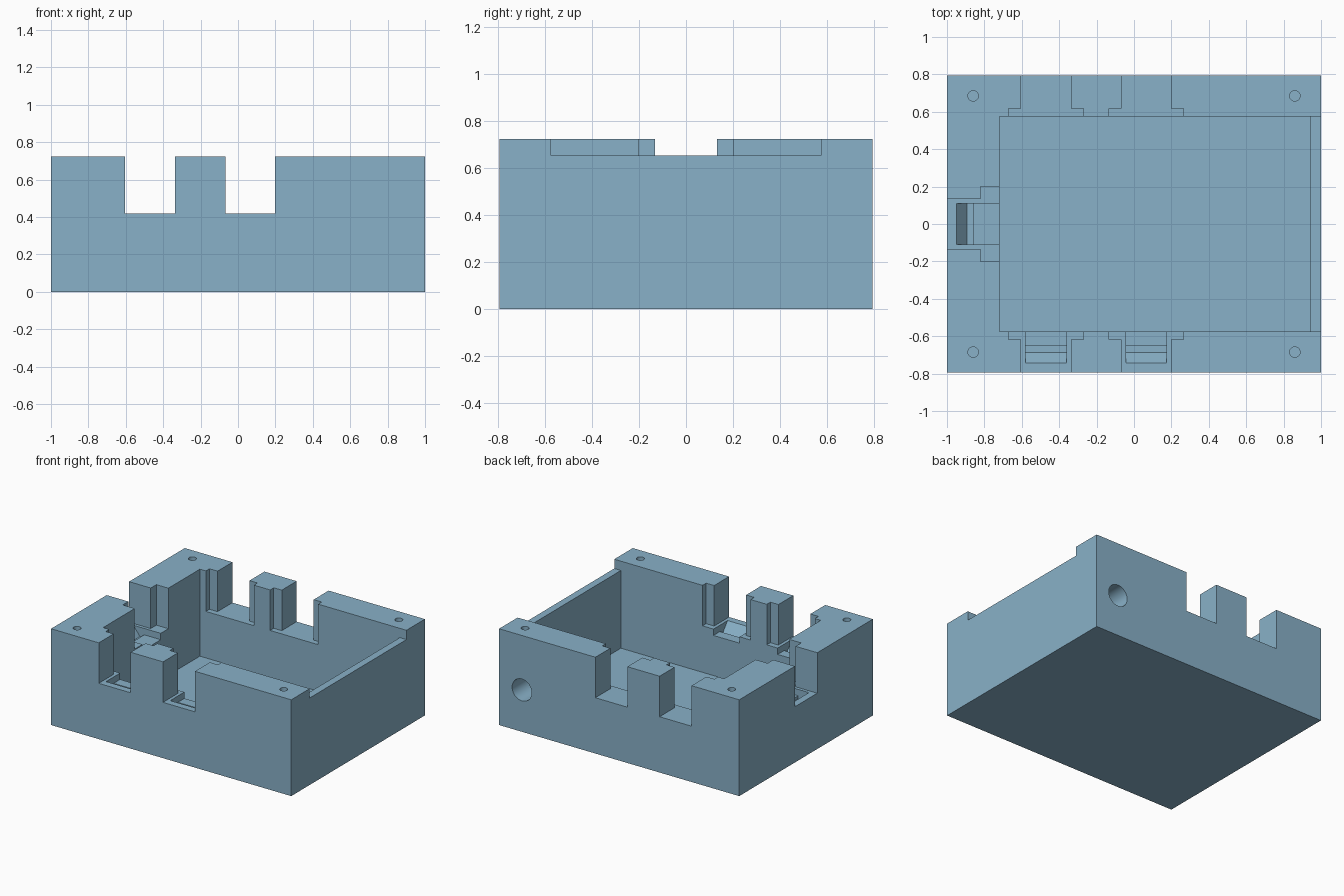
import bpy, bmesh, math
from mathutils import Matrix

if "Cube" in bpy.data.objects:
    bpy.data.objects.remove(bpy.data.objects["Cube"])

W, D, H = 1.0, 0.795, 0.725      # half width, half depth, height
FLOOR, PORT_Z = 0.07, 0.42       # cavity floor and port sill heights

blue = bpy.data.materials.new("steel_blue")
blue.diffuse_color = (0.25, 0.44, 0.58, 1)
blue.use_nodes = True
blue.node_tree.nodes["Principled BSDF"].inputs["Base Color"].default_value = blue.diffuse_color


def make_object(name, bm):
    bmesh.ops.recalc_face_normals(bm, faces=bm.faces)
    mesh = bpy.data.meshes.new(name)
    bm.to_mesh(mesh)
    bm.free()
    mesh.materials.append(blue)
    ob = bpy.data.objects.new(name, mesh)
    bpy.context.collection.objects.link(ob)
    return ob


def prism(name, profile, u0, u1, matrix=Matrix()):
    """Extrude a (depth, height) profile along u; local axes are u, depth, height."""
    bm = bmesh.new()
    face = bm.faces.new([bm.verts.new((u0, d, z)) for d, z in profile])
    ext = bmesh.ops.extrude_face_region(bm, geom=[face])["geom"]
    verts = [v for v in ext if isinstance(v, bmesh.types.BMVert)]
    bmesh.ops.translate(bm, verts=verts, vec=(u1 - u0, 0, 0))
    bm.transform(matrix)
    return make_object(name, bm)


def box(name, x0, x1, y0, y1, z0, z1, matrix=Matrix()):
    return prism(name, [(y0, z0), (y1, z0), (y1, z1), (y0, z1)], x0, x1, matrix)


def cylinder(name, radius, length, matrix, segments=32):
    bm = bmesh.new()
    bmesh.ops.create_cone(bm, cap_ends=True, segments=segments, radius1=radius,
                          radius2=radius, depth=length, matrix=matrix)
    return make_object(name, bm)


case = box("enclosure_body", -W, W, -D, D, 0, H)


def cut(cutter):
    mod = case.modifiers.new("cut", "BOOLEAN")
    mod.operation, mod.solver, mod.object = "DIFFERENCE", "EXACT", cutter
    bpy.context.view_layer.objects.active = case
    bpy.ops.object.modifier_apply(modifier=mod.name)
    bpy.data.objects.remove(cutter)


# Main cavity and the lowered rim of the right wall
cut(box("cavity", -0.72, 0.945, -0.575, 0.575, FLOOR, 1))
cut(box("rim_step", 0.9, 1.1, -0.575, 0.575, 0.655, 1))


def port(matrix, wall):
    """Connector port: open notch, wider inner step, and a ramped slot in the sill."""
    end = wall + 0.05
    cut(box("notch", -0.133, 0.133, -0.1, end, PORT_Z, 1, matrix))
    cut(box("inner_step", -0.2, 0.2, wall - 0.043 if wall < 0.25 else wall - 0.1,
            end, PORT_Z, 1, matrix))
    ramp = [(0.052, 0.5), (0.052, PORT_Z), (0.107, 0.35), (0.143, 0.35),
            (0.143, 0.372), (end, 0.372), (end, 0.5)]
    cut(prism("slot", ramp, -0.109, 0.109, matrix))


# Two ports in the front and back walls, one in the left wall
for x in (-0.47, 0.065):
    port(Matrix.Translation((x, -D, 0)), D - 0.575)
    port(Matrix.Translation((x, D, 0)) @ Matrix.Rotation(math.pi, 4, "Z"), D - 0.575)
port(Matrix.Translation((-W, 0, 0)) @ Matrix.Rotation(-math.pi / 2, 4, "Z"), 0.28)

# Corner screw holes
for sx in (-0.86, 0.86):
    for sy in (-0.685, 0.685):
        cut(cylinder("screw_hole", 0.028, 0.6, Matrix.Translation((sx, sy, H)), 24))

# Round cable hole through the back wall
cut(cylinder("cable_hole", 0.082, 0.4,
             Matrix.Translation((0.81, 0.7, 0.315)) @ Matrix.Rotation(math.pi / 2, 4, "X")))

# Smooth hole walls, crisp edges elsewhere
bpy.ops.object.select_all(action="DESELECT")
case.select_set(True)
bpy.context.view_layer.objects.active = case
bpy.ops.object.shade_smooth_by_angle(angle=math.radians(30))
